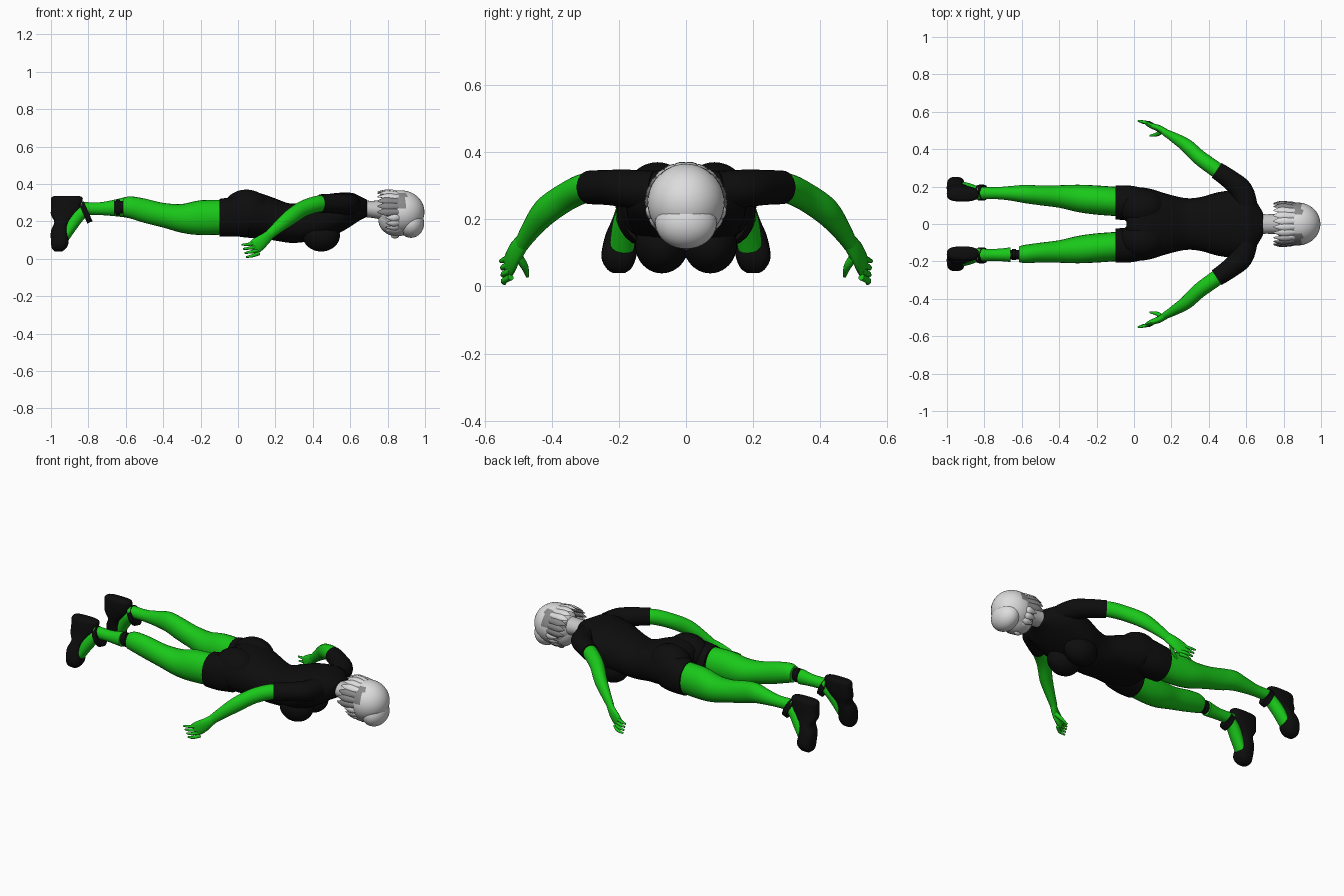
import bpy, bmesh, math, random
from mathutils import Vector, Matrix

cube = bpy.data.objects.get("Cube")
if cube:
    bpy.data.objects.remove(cube)
random.seed(4)


def material(name, rgb):
    m = bpy.data.materials.new(name)
    m.use_nodes = True
    m.diffuse_color = (*rgb, 1)
    node = m.node_tree.nodes["Principled BSDF"]
    node.inputs["Base Color"].default_value = (*rgb, 1)
    node.inputs["Roughness"].default_value = 0.8
    return m


GREEN = material("green skin", (0.01, 0.58, 0.01))
BLACK = material("black cloth", (0.004, 0.004, 0.004))
PALE = material("pale hair", (0.72, 0.72, 0.72))
GREY = material("grey hair", (0.25, 0.25, 0.25))
FACE = material("pale face", (0.55, 0.55, 0.55))
X, Z = Vector((1, 0, 0)), Vector((0, 0, 1))


def finish(bm, name, mat, angle=50):
    bmesh.ops.recalc_face_normals(bm, faces=bm.faces)
    me = bpy.data.meshes.new(name)
    bm.to_mesh(me)
    bm.free()
    me.materials.append(mat)
    ob = bpy.data.objects.new(name, me)
    bpy.context.collection.objects.link(ob)
    bpy.ops.object.select_all(action='DESELECT')
    bpy.context.view_layer.objects.active = ob
    ob.select_set(True)
    bpy.ops.object.shade_smooth_by_angle(angle=math.radians(angle))
    return ob


def spline(rows, steps):
    """Catmull-Rom through rows of any width."""
    out = []
    for i in range(len(rows) - 1):
        p0, p1, p2 = rows[max(i - 1, 0)], rows[i], rows[i + 1]
        p3 = rows[min(i + 2, len(rows) - 1)]
        for k in range(steps):
            t = k / steps
            out.append([0.5 * (2 * b + (c - a) * t + (2 * a - 5 * b + 4 * c - d) * t * t
                               + (3 * b - a - 3 * c + d) * t ** 3)
                        for a, b, c, d in zip(p0, p1, p2, p3)])
    return out + [list(rows[-1])]


def loft(name, mat, rows, axis=None, ref=Z, steps=4, seg=24, power=1.0):
    """Skin oval rings; each row is x, y, z, half width, half height."""
    rows = spline(rows, steps)
    bm, rings = bmesh.new(), []
    for i, r in enumerate(rows):
        here = Vector(r[:3])
        t = axis or Vector(rows[min(i + 1, len(rows) - 1)][:3]) - Vector(rows[max(i - 1, 0)][:3])
        t = t.normalized()
        side = t.cross(ref).normalized()
        up = side.cross(t)
        ring = []
        for k in range(seg):
            c, s = math.cos(math.tau * k / seg), math.sin(math.tau * k / seg)
            c, s = [math.copysign(abs(v) ** power, v) for v in (c, s)]
            ring.append(bm.verts.new(here + side * c * max(r[3], .002) + up * s * max(r[4], .002)))
        rings.append(ring)
    for a, b in zip(rings, rings[1:]):
        for k in range(seg):
            bm.faces.new((a[k], a[k - 1], b[k - 1], b[k]))
    bm.faces.new(rings[0])
    bm.faces.new(rings[-1])
    return finish(bm, name, mat)


def ball(name, mat, centre, radii):
    bm = bmesh.new()
    bmesh.ops.create_uvsphere(bm, u_segments=32, v_segments=20, radius=1,
                              matrix=Matrix.LocRotScale(Vector(centre), None, Vector(radii)))
    return finish(bm, name, mat)


# Torso, from hips to collar
loft("torso", BLACK, [
    (-.04, 0, .23, .17, .09), (0, 0, .235, .195, .115), (.08, 0, .235, .19, .125),
    (.18, 0, .215, .16, .115), (.28, 0, .19, .138, .105), (.36, 0, .2, .145, .11),
    (.45, 0, .22, .17, .12), (.54, 0, .245, .18, .108), (.61, 0, .265, .17, .087),
    (.65, 0, .27, .125, .065), (.69, 0, .27, .06, .045)], axis=X, power=.88)

# Neck and head
loft("neck", FACE, [(.64, 0, .27, .055, .045), (.71, 0, .265, .052, .045),
                    (.8, 0, .26, .055, .055)])
ball("face", FACE, (.85, 0, .21), (.1, .085, .09))
ball("nose", FACE, (.84, 0, .123), (.022, .014, .014))
hair = ball("hair", PALE, (.875, 0, .25), (.122, .115, .115))
hair.data.materials.append(GREY)
for f in hair.data.polygons:  # darker hair on the sides of the nape
    if f.center.x < .9 and f.center.z > .275 and abs(f.normal.y) > .45:
        f.material_index = 1
ball("fringe", PALE, (.925, 0, .19), (.07, .092, .078))

# Loose locks round the hairline
for i in range(22):
    a = math.tau * i / 22
    y, z = math.cos(a), math.sin(a)
    back = .755 if z > -.2 else .8
    length = random.uniform(.03, .05)
    loft("hair_lock", PALE if z > .75 or z < 0 else GREY, [
        (.86, y * .105, .25 + z * .105, .015, .01),
        (back + length, y * .116, .25 + z * .114, .02, .008),
        (back - .01, y * .11, .25 + z * .108, .003, .002)],
        ref=Vector((0, y, z)), steps=3, seg=8)

for s, side in ((1, "left"), (-1, "right")):
    # Body volumes
    ball(side + "_breast", BLACK, (.445, s * .072, .125), (.1, .08, .086))
    ball(side + "_buttock", BLACK, (.045, s * .085, .265), (.125, .1, .105))
    loft(side + "_shorts_leg", BLACK, [
        (.06, s * .11, .235, .08, .11), (-.02, s * .113, .225, .092, .107),
        (-.1, s * .115, .22, .091, .1)], axis=-X, power=.92)

    # Sleeve and arm
    loft(side + "_sleeve", BLACK, [
        (.6, s * .1, .285, .06, .06), (.575, s * .18, .292, .06, .056),
        (.51, s * .24, .295, .052, .052), (.442, s * .287, .295, .047, .05)])
    loft(side + "_arm", GREEN, [
        (.5, s * .245, .294, .04, .042), (.43, s * .297, .294, .042, .044),
        (.35, s * .355, .268, .04, .043), (.28, s * .42, .222, .036, .042),
        (.21, s * .465, .165, .026, .032), (.165, s * .49, .125, .019, .026)])

    # Hand
    loft(side + "_palm", GREEN, [
        (.18, s * .482, .138, .018, .025), (.14, s * .508, .102, .018, .034),
        (.1, s * .523, .072, .015, .04), (.075, s * .532, .058, .01, .034)], seg=16)
    for k in range(4):
        z0, z1 = .085 - .019 * k, .075 - .022 * k
        loft(side + "_finger", GREEN, [
            (.1 + .004 * k, s * .522, z0, .01, .01),
            (.06 + .006 * k, s * .543, (z0 + z1) / 2 - .002, .009, .009),
            (.02 + .008 * k, s * (.552 - .004 * k), z1, .005, .005)], steps=3, seg=10)
    loft(side + "_thumb", GREEN, [
        (.15, s * .5, .09, .014, .014), (.125, s * .48, .058, .011, .011),
        (.085, s * .472, .03, .005, .005)], steps=3, seg=10)

    # Leg; the right one is parted at the shin by a dark joint
    upper = [(-.06, s * .118, .222, .078, .092), (-.2, s * .128, .22, .078, .093),
             (-.3, s * .137, .216, .073, .077), (-.4, s * .147, .233, .06, .066),
             (-.5, s * .153, .257, .053, .065), (-.58, s * .16, .275, .049, .058)]
    lower = [(-.66, s * .164, .272, .039, .044), (-.74, s * .165, .268, .032, .034),
             (-.84, s * .165, .27, .034, .034)]
    if s > 0:
        loft("left_leg", GREEN, upper + lower, axis=-X)
    else:
        loft("right_thigh", GREEN, upper + [(-.615, s * .162, .275, .042, .048)], axis=-X)
        loft("right_shin", GREEN, lower, axis=-X)
        loft("shin_joint", BLACK, [(-.6, s * .164, .275, .026, .034),
                                   (-.665, s * .164, .275, .026, .034)], axis=-X)
        loft("shin_band", BLACK, [(-.63, s * .164, .275, .029, .043),
                                  (-.652, s * .164, .275, .029, .043)], axis=-X)

    # Foot, shoe and ankle strap
    loft(side + "_foot", GREEN, [
        (-.8, s * .165, .268, .03, .03), (-.85, s * .17, .235, .036, .036),
        (-.89, s * .182, .18, .038, .034), (-.925, s * .192, .11, .036, .022)], ref=X)
    shoe = [(.335, -.985, -.845, .157, .022), (.322, -1, -.83, .158, .036),
            (.27, -1, -.84, .161, .041), (.235, -1, -.865, .166, .042),
            (.195, -.982, -.905, .177, .045), (.15, -1, -.912, .19, .051),
            (.09, -1, -.905, .2, .052), (.055, -.995, -.92, .2, .038),
            (.04, -.98, -.94, .2, .018)]
    loft(side + "_shoe", BLACK, [(-.5 * -(lo + hi), s * y, z, w, (hi - lo) / 2)
                                 for z, lo, hi, y, w in shoe], axis=-Z, ref=X, power=.7)
    slope = Vector((.915, 0, .4))
    middle = Vector((-.815, s * .168, .248))
    loft(side + "_ankle_strap", BLACK, [(*(middle + slope * d), .042, .058)
                                        for d in (-.015, .015)], axis=slope)
